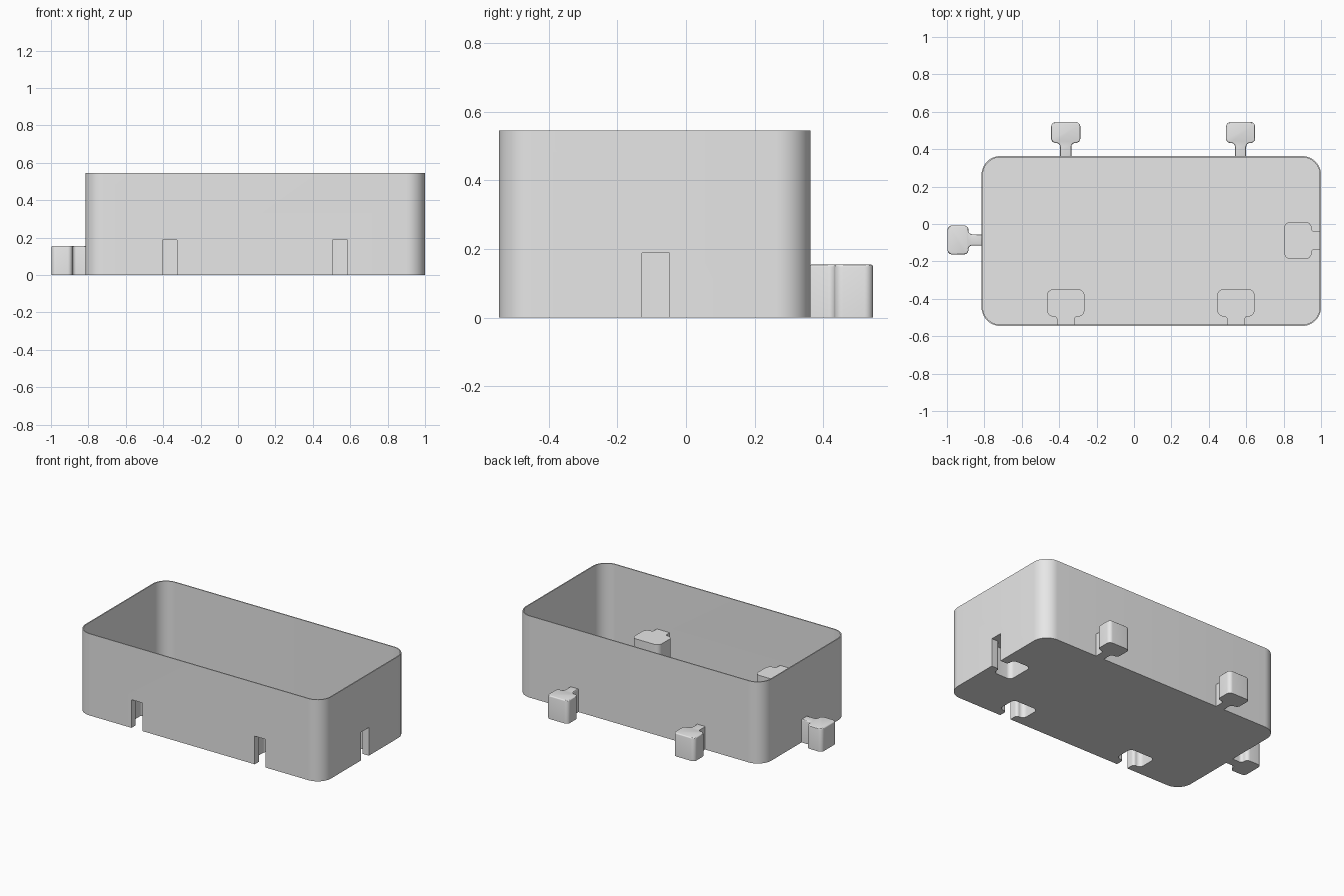
import bpy, bmesh, math
from mathutils import Vector, Matrix

cube = bpy.data.objects.get("Cube")
if cube:
    bpy.data.objects.remove(cube, do_unlink=True)

LEFT, RIGHT, FRONT, BACK = -0.815, 1.0, -0.545, 0.363
HEIGHT, WALL = 0.545, 0.007

grey = bpy.data.materials.new("plain_grey")
grey.use_nodes = True
grey.diffuse_color = (0.8, 0.8, 0.8, 1)
grey.node_tree.nodes["Principled BSDF"].inputs["Base Color"].default_value = grey.diffuse_color


def rounded(corners, steps=8):
    """Outline with an arc at each right-angled corner given as x, y, radius."""
    pts = []
    for i, (x, y, r) in enumerate(corners):
        p = Vector((x, y))
        if r == 0:
            pts.append(p)
            continue
        before = (Vector(corners[i - 1][:2]) - p).normalized()
        after = (Vector(corners[(i + 1) % len(corners)][:2]) - p).normalized()
        centre = p + (before + after) * r
        for k in range(steps + 1):
            t = math.pi / 2 * k / steps
            pts.append(centre - (after * math.cos(t) + before * math.sin(t)) * r)
    return pts


def prism(name, outline, z0, z1, place=(0, 0, 0), bevel=0):
    """Extrude an outline upwards; place is x, y and turn in degrees."""
    bm = bmesh.new()
    face = bm.faces.new([bm.verts.new((p.x, p.y, z0)) for p in outline])
    made = bmesh.ops.extrude_face_region(bm, geom=[face])["geom"]
    bmesh.ops.translate(bm, vec=(0, 0, z1 - z0),
                        verts=[v for v in made if isinstance(v, bmesh.types.BMVert)])
    bmesh.ops.recalc_face_normals(bm, faces=bm.faces)
    if bevel:
        top = [e for e in bm.edges if all(abs(v.co.z - z1) < 1e-5 for v in e.verts)]
        bmesh.ops.bevel(bm, geom=top, offset=bevel, segments=3, affect='EDGES', profile=0.5)
    x, y, turn = place
    bm.transform(Matrix.Translation((x, y, 0)) @ Matrix.Rotation(math.radians(turn), 4, 'Z'))
    mesh = bpy.data.meshes.new(name)
    bm.to_mesh(mesh)
    bm.free()
    mesh.materials.append(grey)
    ob = bpy.data.objects.new(name, mesh)
    bpy.context.collection.objects.link(ob)
    return ob


def combine(target, other, operation):
    """Apply a boolean and discard the helper."""
    mod = target.modifiers.new("cut", 'BOOLEAN')
    mod.operation, mod.solver, mod.object = operation, 'EXACT', other
    bpy.context.view_layer.update()
    graph = bpy.context.evaluated_depsgraph_get()
    mesh = bpy.data.meshes.new_from_object(target.evaluated_get(graph))
    target.modifiers.clear()
    target.data = mesh
    bpy.data.objects.remove(other, do_unlink=True)


def smooth(ob):
    bpy.ops.object.select_all(action='DESELECT')
    ob.select_set(True)
    bpy.context.view_layer.objects.active = ob
    bpy.ops.object.shade_smooth_by_angle(angle=math.radians(30))


def tray_outline(inset):
    l, r, f, b = LEFT + inset, RIGHT - inset, FRONT + inset, BACK - inset
    rad = 0.1 - inset
    return rounded([(l, f, rad), (r, f, rad), (r, b, rad), (l, b, rad)], 12)


def key_outline(start, neck, shoulder, head, end, fillet, corner):
    """Narrow neck widening to a rounded head, pointing along +y."""
    half = [(neck, start, 0), (neck, shoulder, fillet), (head, shoulder, corner), (head, end, corner)]
    return rounded(half + [(-x, y, r) for x, y, r in reversed(half)])


# Open tray with thin walls and floor
tray = prism("tray", tray_outline(0), 0, HEIGHT)
combine(tray, prism("hollow", tray_outline(WALL), WALL, HEIGHT + 0.1), 'DIFFERENCE')

# Socket housings inside the tray, open to the outside and below
sockets = [(-0.365, FRONT, 0), (0.545, FRONT, 0), (RIGHT, -0.088, 90)]
housing = key_outline(WALL / 2, 0.047, 0.05, 0.1, 0.197, 0.015, 0.035)
cavity = key_outline(-0.05, 0.04, 0.057, 0.093, 0.19, 0.018, 0.03)
for place in sockets:
    combine(tray, prism("housing", housing, WALL / 2, 0.197, place), 'UNION')
for place in sockets:
    combine(tray, prism("cavity", cavity, -0.05, 0.188, place), 'DIFFERENCE')
smooth(tray)

# Connector tabs on the back and right-hand end
tab = key_outline(-WALL / 2, 0.03, 0.07, 0.078, 0.182, 0.02, 0.025)
tabs = {"back_right_tab": (-0.365, BACK, 0), "back_left_tab": (0.57, BACK, 0),
        "side_tab": (LEFT, -0.085, 90)}
for name, place in tabs.items():
    smooth(prism(name, tab, 0, 0.155, place, 0.007))
